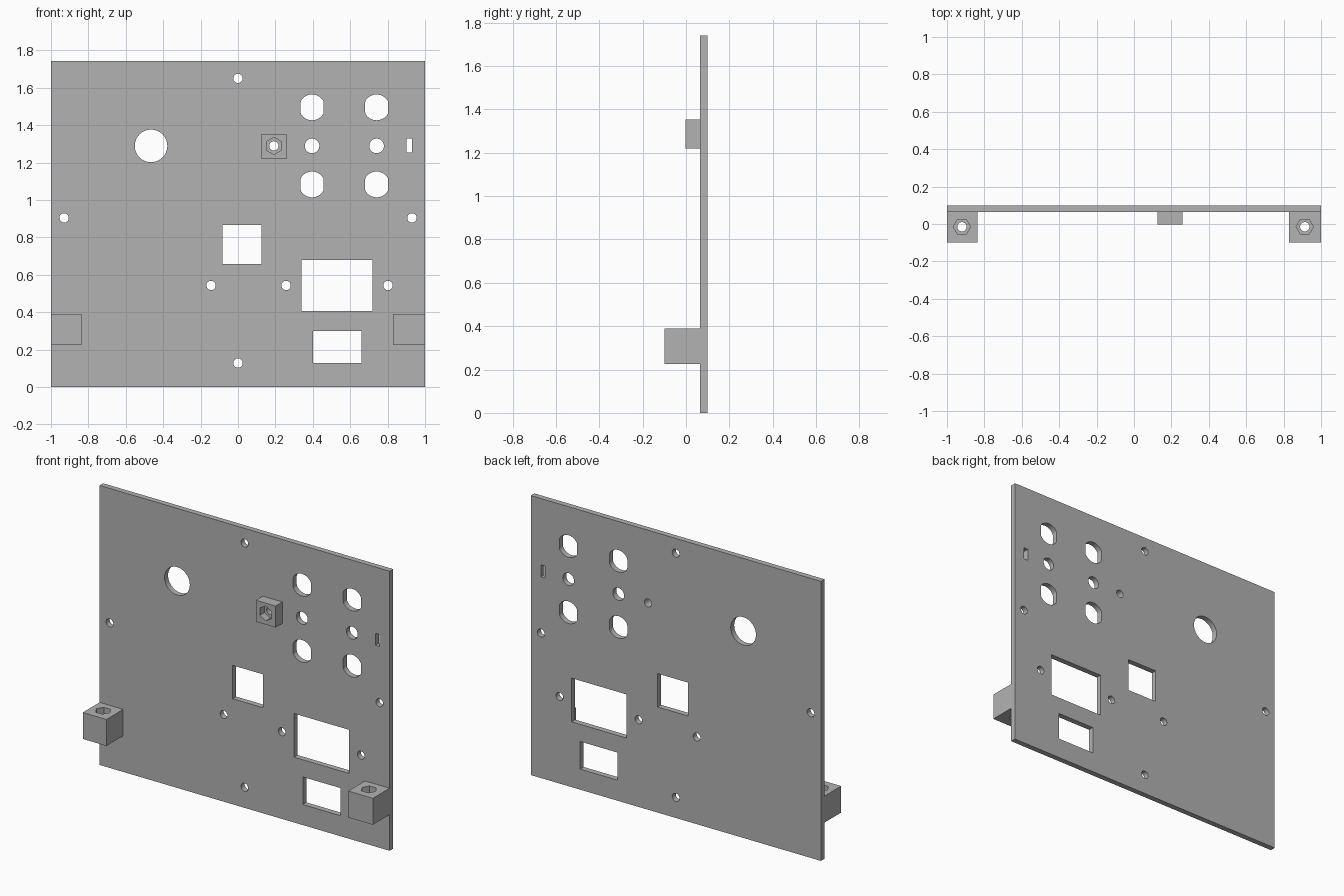
import bpy
import bmesh
from math import sin, cos, tau
from mathutils import Vector

if "Cube" in bpy.data.objects:
    bpy.data.objects.remove(bpy.data.objects["Cube"], do_unlink=True)

grey = bpy.data.materials.new("plain grey")
grey.use_nodes = True
colour = (0.448, 0.448, 0.448, 1)
grey.diffuse_color = colour
grey.node_tree.nodes["Principled BSDF"].inputs["Base Color"].default_value = colour

FRONT, BACK = 0.065, 0.1   # panel faces
HEIGHT = 1.742
SCREW, NUT, NUT_DEPTH = 0.025, 0.046, 0.045


def circle(u, v, r, sides=40, half_width=None, turn=0.0):
    """Round outline, optionally with flattened left and right sides."""
    w = half_width or r
    pts = []
    for i in range(sides):
        a = tau * i / sides + turn
        pts.append((u + max(-w, min(w, r * cos(a))), v + r * sin(a)))
    return pts


def rect(u0, u1, v0, v1):
    return [(u0, v0), (u1, v0), (u1, v1), (u0, v1)]


def prism(bm, outline, lo, hi, axis="Y"):
    """Extrude an outline between two levels along Y or Z."""
    def place(u, v, d):
        return Vector((u, d, v)) if axis == "Y" else Vector((u, v, d))
    face = bm.faces.new([bm.verts.new(place(u, v, lo)) for u, v in outline])
    moved = bmesh.ops.extrude_face_region(bm, geom=[face])["geom"]
    offset = place(0, 0, hi - lo)
    for vert in moved:
        if isinstance(vert, bmesh.types.BMVert):
            vert.co += offset


def solid(name, prisms):
    bm = bmesh.new()
    for args in prisms:
        prism(bm, *args)
    bmesh.ops.recalc_face_normals(bm, faces=bm.faces)
    mesh = bpy.data.meshes.new(name)
    bm.to_mesh(mesh)
    bm.free()
    mesh.materials.append(grey)
    obj = bpy.data.objects.new(name, mesh)
    bpy.context.collection.objects.link(obj)
    return obj


def cut(obj, *cutter_sets):
    """Subtract each set of prisms, then discard the cutters."""
    cutters = []
    for prisms in cutter_sets:
        cutter = solid("cutter", prisms)
        cutter.hide_render = True
        mod = obj.modifiers.new("cut", "BOOLEAN")
        mod.operation = "DIFFERENCE"
        mod.solver = "EXACT"
        mod.object = cutter
        cutters.append(cutter)
    depsgraph = bpy.context.evaluated_depsgraph_get()
    result = bpy.data.meshes.new_from_object(obj.evaluated_get(depsgraph))
    obj.modifiers.clear()
    obj.data = result
    for cutter in cutters:
        bpy.data.objects.remove(cutter, do_unlink=True)


def finish(obj):
    bpy.ops.object.select_all(action="DESELECT")
    obj.select_set(True)
    bpy.context.view_layer.objects.active = obj
    bpy.ops.object.shade_smooth_by_angle(angle=0.5)


# Panel openings: rectangular windows and slot
BOSS_X, ROW_Z = 0.192, 1.289
openings = [
    rect(-0.083, 0.126, 0.658, 0.866),
    rect(0.34, 0.719, 0.407, 0.679),
    rect(0.401, 0.66, 0.128, 0.3),
    rect(0.901, 0.931, 1.254, 1.329),
    circle(-0.465, ROW_Z, 0.087, 64),
    circle(BOSS_X, ROW_Z, SCREW),
]
# Two columns of connectors: flattened holes above and below a round one
for x in (0.396, 0.741):
    openings.append(circle(x, ROW_Z, 0.039))
    for side in (-1, 1):
        openings.append(circle(x, ROW_Z + side * 0.206, 0.069, 48, 0.061))
# Screw holes
for x, z in ((0, 1.65), (0, 0.128), (-0.93, 0.904), (0.93, 0.904),
             (-0.144, 0.543), (0.257, 0.543), (0.802, 0.543)):
    openings.append(circle(x, z, SCREW))

panel = solid("panel", [(rect(-1, 1, 0, HEIGHT), FRONT, BACK)])
cut(panel, [(shape, FRONT - 0.1, BACK + 0.1) for shape in openings])
finish(panel)

# Square boss with a hexagonal nut pocket facing forward
boss = solid("nut_boss", [(rect(0.125, 0.26, 1.219, 1.353), -0.002, FRONT)])
cut(boss,
    [(circle(BOSS_X, ROW_Z, SCREW), -0.1, 0.2)],
    [(circle(BOSS_X, ROW_Z, NUT, 6, None, tau / 12), -0.1, -0.002 + NUT_DEPTH)])
finish(boss)

# Corner brackets with nut pockets facing up
LOW, TOP = 0.225, 0.39
for name, x0, x1, cx in (("right_bracket", -1, -0.837, -0.92),
                         ("left_bracket", 0.83, 1, 0.913)):
    bracket = solid(name, [(rect(x0, x1, LOW, TOP), -0.1, FRONT)])
    cut(bracket,
        [(circle(cx, -0.015, SCREW), LOW - 0.1, TOP + 0.1, "Z")],
        [(circle(cx, -0.015, NUT, 6), TOP - NUT_DEPTH, TOP + 0.1, "Z")])
    finish(bracket)
